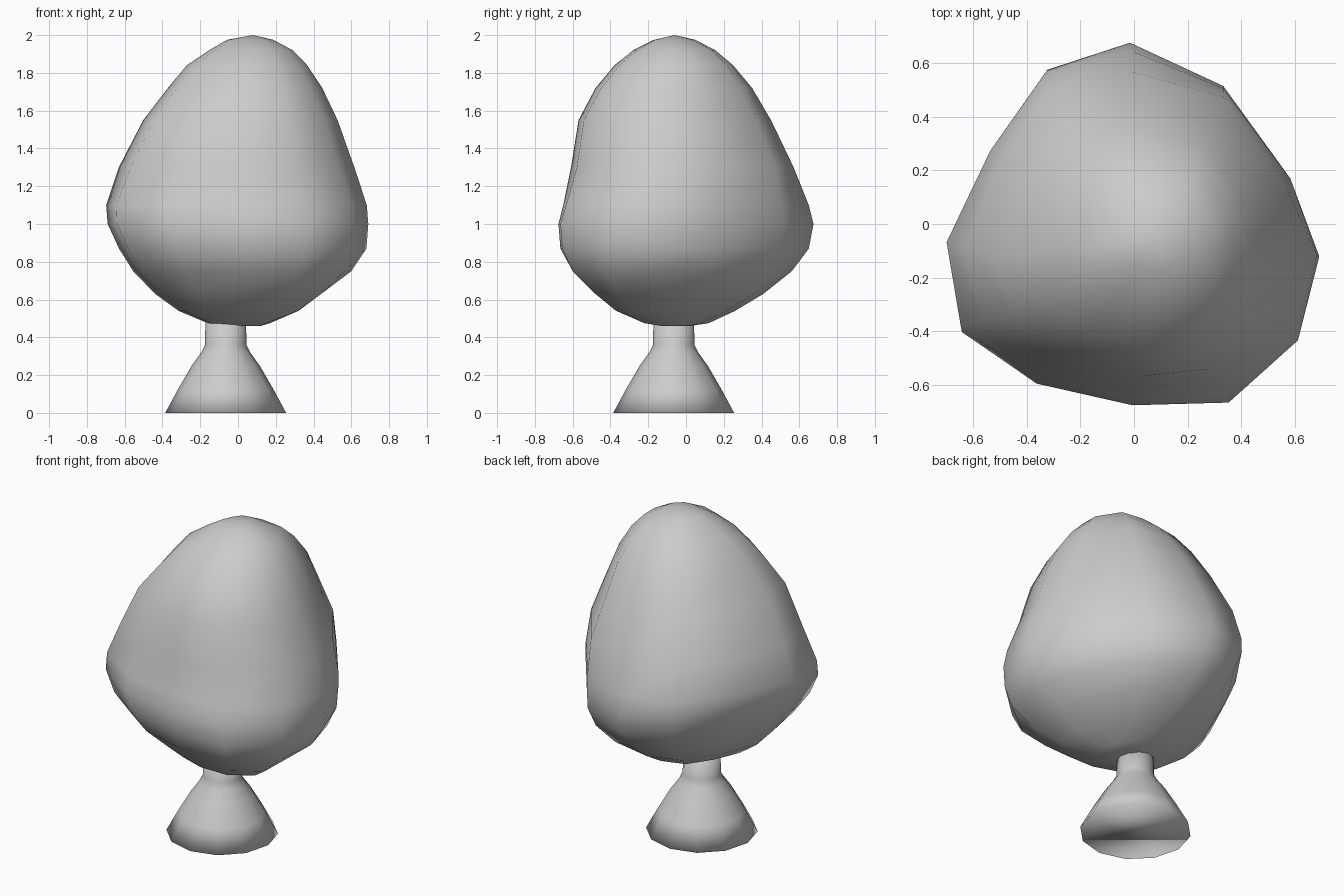
import bpy, bmesh, math

if "Cube" in bpy.data.objects:
    bpy.data.objects.remove(bpy.data.objects["Cube"], do_unlink=True)

grey = bpy.data.materials.new("plain grey")
grey.use_nodes = True
colour = (0.6, 0.6, 0.6, 1)
grey.diffuse_color = colour
grey.node_tree.nodes["Principled BSDF"].inputs["Base Color"].default_value = colour


def loft(name, rings, top=None):
    """Skin a stack of equal rings, with a flat bottom and a flat or pointed top."""
    bm = bmesh.new()
    loops = [[bm.verts.new(p) for p in ring] for ring in rings]
    n = len(loops[0])
    for low, high in zip(loops, loops[1:]):
        for i in range(n):
            j = (i + 1) % n
            bm.faces.new((low[i], low[j], high[j], high[i]))
    bm.faces.new(loops[0][::-1])
    if top:
        tip = bm.verts.new(top)
        for i in range(n):
            bm.faces.new((loops[-1][i], loops[-1][(i + 1) % n], tip))
    else:
        bm.faces.new(loops[-1])
    bmesh.ops.recalc_face_normals(bm, faces=bm.faces)
    for face in bm.faces:
        face.smooth = True
    mesh = bpy.data.meshes.new(name)
    bm.to_mesh(mesh)
    bm.free()
    mesh.materials.append(grey)
    obj = bpy.data.objects.new(name, mesh)
    bpy.context.collection.objects.link(obj)


# Flared trunk, standing a little off centre
trunk_profile = [(0.32, 0), (0.25, 0.13), (0.18, 0.25), (0.13, 0.32),
                 (0.11, 0.36), (0.107, 0.5)]
SIDES = 12
loft("trunk", [[(-0.065 + r * math.cos(math.tau * i / SIDES),
                 -0.065 + r * math.sin(math.tau * i / SIDES), z)
                for i in range(SIDES)] for r, z in trunk_profile])

# Lumpy crown: one outline refitted to the extents of each level
outline = [(0.69, -0.12), (0.58, 0.17), (0.33, 0.51), (-0.02, 0.67), (-0.33, 0.57),
           (-0.53, 0.28), (-0.7, -0.07), (-0.65, -0.4), (-0.37, -0.59),
           (-0.01, -0.67), (0.35, -0.66), (0.61, -0.43)]
# height, left, right, front, back, corner fullness
levels = [(0.46, -0.03, 0.12, -0.13, 0.02, 1.0),
          (0.475, -0.16, 0.17, -0.22, 0.12, 1.0),
          (0.54, -0.32, 0.32, -0.37, 0.26, 1.12),
          (0.63, -0.45, 0.44, -0.48, 0.41, 1.16),
          (0.75, -0.56, 0.6, -0.6, 0.56, 1.06),
          (0.87, -0.63, 0.68, -0.665, 0.65, 1.0),
          (1.0, -0.69, 0.69, -0.675, 0.675, 1.0),
          (1.1, -0.7, 0.685, -0.65, 0.65, 1.02),
          (1.3, -0.64, 0.63, -0.61, 0.57, 1.1),
          (1.55, -0.51, 0.54, -0.57, 0.45, 1.11),
          (1.72, -0.38, 0.46, -0.48, 0.35, 1.15),
          (1.84, -0.28, 0.38, -0.38, 0.25, 1.18),
          (1.92, -0.16, 0.3, -0.28, 0.155, 1.2),
          (1.975, -0.06, 0.19, -0.17, 0.05, 1.1)]


def refit(value, low, high, old_low, old_high):
    return low + (value - old_low) / (old_high - old_low) * (high - low)


def clamp(value, low, high):
    return max(low, min(high, value))


def corner_share(x, y, z):
    """How strongly each corner of the crown takes up the fullness of its level."""
    upper = z > 1
    if x < 0:
        if y < 0:
            return -0.45
        return 0.4 if upper else 0
    return -0.4 if y < 0 and upper else 1


def crown_ring(z, left, right, front, back, full):
    cx, cy = (left + right) / 2, (front + back) / 2
    ring = []
    for x, y in outline:
        # points on the four sides keep to the extents, only corners swell or sink
        cornered = min(1, abs(x * y) / 0.15)
        f = 1 + (full - 1) * corner_share(x, y, z) * cornered
        px = refit(x, left, right, -0.7, 0.69)
        py = refit(y, front, back, -0.67, 0.67)
        ring.append((clamp(cx + (px - cx) * f, left, right),
                     clamp(cy + (py - cy) * f, front, back), z))
    return ring


loft("crown", [crown_ring(*level) for level in levels], top=(0.08, -0.06, 2.0))
